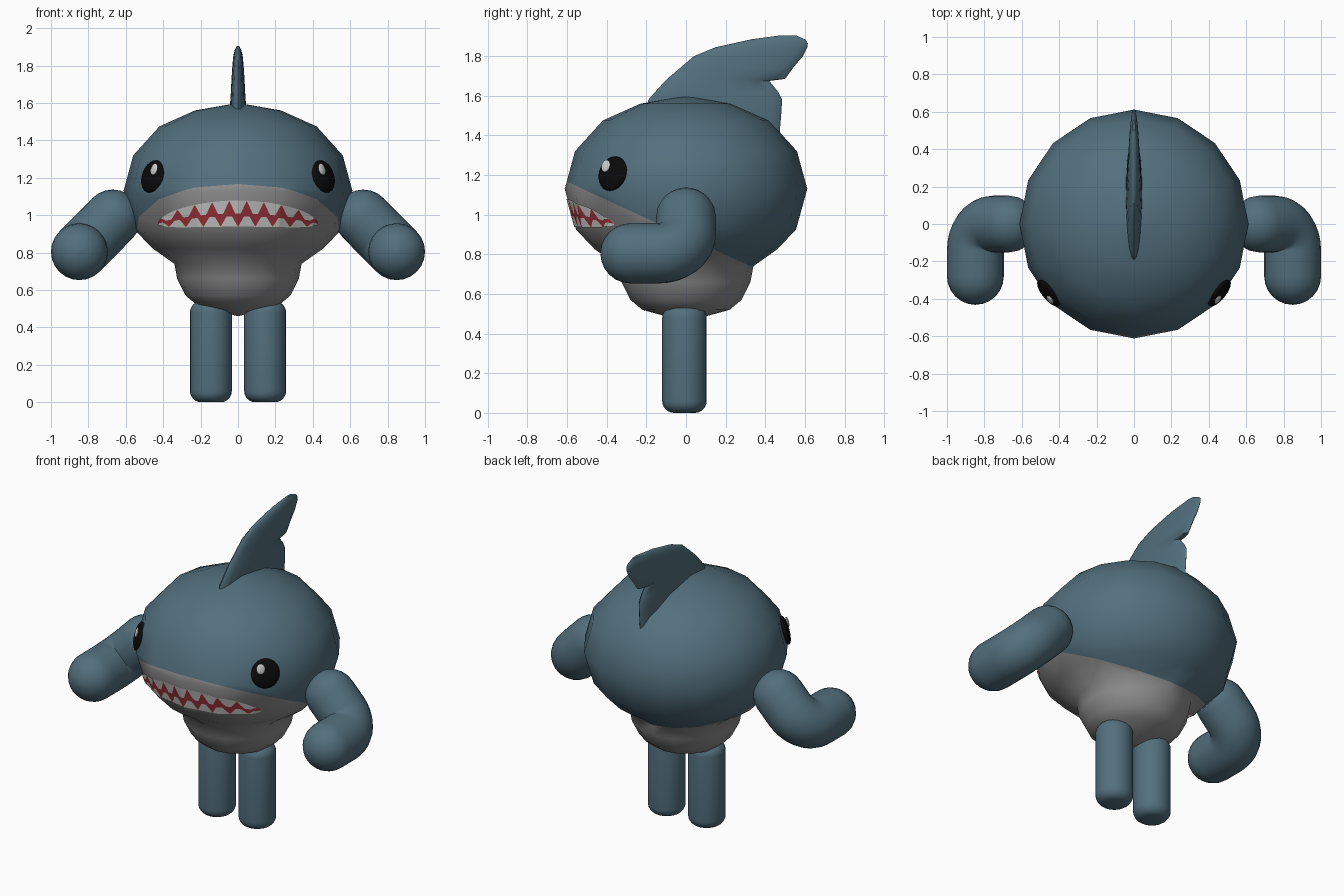
import bpy, bmesh, math
from mathutils import Vector, Matrix
from mathutils.bvhtree import BVHTree

if "Cube" in bpy.data.objects:
    bpy.data.objects.remove(bpy.data.objects["Cube"])


def material(name, rgb):
    m = bpy.data.materials.new(name)
    m.diffuse_color = (*rgb, 1)
    m.use_nodes = True
    m.node_tree.nodes["Principled BSDF"].inputs["Base Color"].default_value = m.diffuse_color
    return m


BLUE = material("slate_blue", (0.085, 0.16, 0.205))
GREY = material("belly_grey", (0.27, 0.27, 0.275))
RED = material("mouth_red", (0.36, 0.035, 0.045))
WHITE = material("tooth_white", (0.62, 0.62, 0.62))
BLACK = material("eye_black", (0.003, 0.003, 0.003))


def finish(bm, name, mats, angle=60, normals=True):
    if normals:
        bmesh.ops.recalc_face_normals(bm, faces=bm.faces)
    me = bpy.data.meshes.new(name)
    bm.to_mesh(me)
    bm.free()
    ob = bpy.data.objects.new(name, me)
    bpy.context.collection.objects.link(ob)
    for m in mats:
        me.materials.append(m)
    bpy.ops.object.select_all(action='DESELECT')
    ob.select_set(True)
    bpy.context.view_layer.objects.active = ob
    bpy.ops.object.shade_smooth_by_angle(angle=math.radians(angle))
    return ob


def skin(bm, rings, closed=True):
    """Join successive rings of points with quads, capping both ends."""
    rows = [[bm.verts.new(p) for p in r] for r in rings]
    n = len(rows[0])
    for a, b in zip(rows, rows[1:]):
        for i in range(n if closed else n - 1):
            j = (i + 1) % n
            bm.faces.new((a[i], a[j], b[j], b[i]))
    if closed:
        bm.faces.new(rows[0])
        bm.faces.new(rows[-1])
    bmesh.ops.remove_doubles(bm, verts=bm.verts, dist=1e-5)


def ring(center, direction, r, n):
    q = Vector((0, 0, 1)).rotation_difference(direction)
    return [center + q @ Vector((r * math.cos(2 * math.pi * i / n),
                                 r * math.sin(2 * math.pi * i / n), 0)) for i in range(n)]


def lathe(bm, profile, n, center=(0, 0)):
    up = Vector((0, 0, 1))
    skin(bm, [ring(Vector((*center, z)), up, max(r, 0.002), n) for r, z in profile])


# Body: faceted round head tapering to a belly, split along a sloping colour line
bm = bmesh.new()
lathe(bm, [(0, 1.6), (0.23, 1.56), (0.42, 1.475), (0.56, 1.32), (0.612, 1.13), (0.555, 0.925),
           (0.46, 0.825), (0.34, 0.74), (0.325, 0.66), (0.28, 0.57), (0.22, 0.52), (0, 0.46)], 16)
bmesh.ops.recalc_face_normals(bm, faces=bm.faces)
skin_tree = BVHTree.FromBMesh(bm)
slope = Vector((0, 0.46, 1))
bmesh.ops.bisect_plane(bm, geom=bm.verts[:] + bm.edges[:] + bm.faces[:],
                       plane_co=(0, 0, 0.89), plane_no=slope)
for f in bm.faces:
    f.material_index = int(f.calc_center_median().dot(slope) < 0.89)
finish(bm, "body", [BLUE, GREY])

# Mouth: thin plate laid on the face, banded into upper teeth, gum and lower teeth
def zigzag(x, pitch, shift):
    t = ((x / pitch + shift) % 1) * 2 - 1
    return min(1, 1.45 * (1 - abs(t)))


COLS, SUB = 168, 4
columns = []
for i in range(COLS + 1):
    x = -0.425 + 0.85 * i / COLS
    u = abs(x) / 0.425
    end = math.sqrt(max(0, 1 - u ** 8))
    mid = 1.01 - 0.055 * u * u
    top = mid + (0.07 - 0.025 * u * u) * end
    low = mid - (0.07 - 0.045 * u * u) * end
    h = top - low
    a = top - 0.5 * h * zigzag(x, 0.092, 0.5)
    b = low + 0.4 * h * zigzag(x, 0.092, 0.0)
    zs = []
    for p, q in ((top, a), (a, b), (b, low)):
        zs += [p + (q - p) * k / SUB for k in range(SUB)]
    col = []
    for z in zs + [low]:
        hit, no, _, _ = skin_tree.ray_cast(Vector((x, -2, z)), Vector((0, 1, 0)))
        col.append(hit + no * 0.005)
    columns.append(col)
bm = bmesh.new()
rows = [[bm.verts.new(p) for p in c] for c in columns]
for a, b in zip(rows, rows[1:]):
    for k in range(3 * SUB):
        f = bm.faces.new((a[k], a[k + 1], b[k + 1], b[k]))
        f.material_index = int(k // SUB == 1)
finish(bm, "mouth", [WHITE, RED], normals=False)


# Eyes: flattened domes with a small highlight towards the front
def dome(name, center, out, size, mat):
    side = Vector((0, 0, 1)).cross(out).normalized()
    up = out.cross(side)
    axes = Matrix((side, up, out)).transposed().to_4x4()
    bm = bmesh.new()
    bmesh.ops.create_uvsphere(bm, u_segments=24, v_segments=12, radius=1)
    bmesh.ops.transform(bm, verts=bm.verts,
                        matrix=Matrix.Translation(center) @ axes @ Matrix.Diagonal((*size, 1)))
    finish(bm, name, [mat])


for s, tag in ((-1, "left"), (1, "right")):
    out = Vector((s * 0.777, -0.629, 0.27)).normalized()
    front = Vector((-s * 0.629, -0.777, 0))
    eye = Vector((s * 0.457, -0.37, 1.207))
    dome(tag + "_eye", eye, out, (0.088, 0.09, 0.025), BLACK)
    dome(tag + "_eye_highlight", eye + front * 0.033 + Vector((0, 0, 0.035)) + out * 0.016,
         out, (0.027, 0.032, 0.009), WHITE)

    # Arm: bent capsule, upper arm down and outward, forearm forward
    R, BEND, N = 0.152, 0.14, 24
    start, elbow, end = (Vector(p) for p in ((s * 0.67, 0, 0.985), (s * 0.848, 0, 0.805), (s * 0.848, -0.28, 0.805)))
    d1, d2 = (elbow - start).normalized(), (end - elbow).normalized()
    pivot = elbow - d1 * BEND + d2 * BEND
    path = []
    caps = [math.pi / 2 * k / 6 for k in range(7)]
    path += [(start - d1 * R * math.cos(t), d1, max(R * math.sin(t), 0.002)) for t in caps]
    for k in range(9):
        t = math.pi / 2 * k / 8
        path.append((pivot + BEND * (d1 * math.sin(t) - d2 * math.cos(t)),
                     d1 * math.cos(t) + d2 * math.sin(t), R))
    path += [(end + d2 * R * math.sin(t), d2, max(R * math.cos(t), 0.002)) for t in caps]
    # carry one frame along the path so the rings do not twist
    axis = d1.cross(d2)
    rings = []
    for c, d, r in path:
        v = axis.cross(d)
        rings.append([c + r * (axis * math.cos(2 * math.pi * i / N) + v * math.sin(2 * math.pi * i / N))
                      for i in range(N)])
    bm = bmesh.new()
    skin(bm, rings)
    finish(bm, tag + "_arm", [BLUE], 80)

    # Leg: cylinder with rounded ends
    e = 0.06
    corner = [(0.112 - e + e * math.sin(t), e - e * math.cos(t)) for t in caps]
    profile = [(0, 0)] + corner + [(r, 0.54 - z) for r, z in reversed(corner)] + [(0, 0.54)]
    bm = bmesh.new()
    lathe(bm, profile, 24, (s * 0.145, -0.008))
    finish(bm, tag + "_leg", [BLUE])

# Dorsal fin: stacked lens sections (height, front, back, half thickness)
sections = [(1.38, -0.2, 0.47, 0.045), (1.5, -0.2, 0.48, 0.045), (1.58, -0.19, 0.485, 0.043),
            (1.62, -0.155, 0.465, 0.041), (1.675, -0.105, 0.42, 0.037), (1.685, -0.095, 0.5, 0.037),
            (1.74, -0.03, 0.54, 0.034), (1.8, 0.04, 0.59, 0.03), (1.845, 0.15, 0.612, 0.026),
            (1.865, 0.24, 0.615, 0.022), (1.885, 0.33, 0.6, 0.017), (1.905, 0.48, 0.555, 0.007)]
bm = bmesh.new()
rings = []
for z, f, b, w in sections:
    angles = [2 * math.pi * i / 20 for i in range(20)]
    rings.append([((w * math.sin(t)), (f + b) / 2 - (b - f) / 2 * math.cos(t), z) for t in angles])
skin(bm, rings)
finish(bm, "dorsal_fin", [BLUE], 50)
